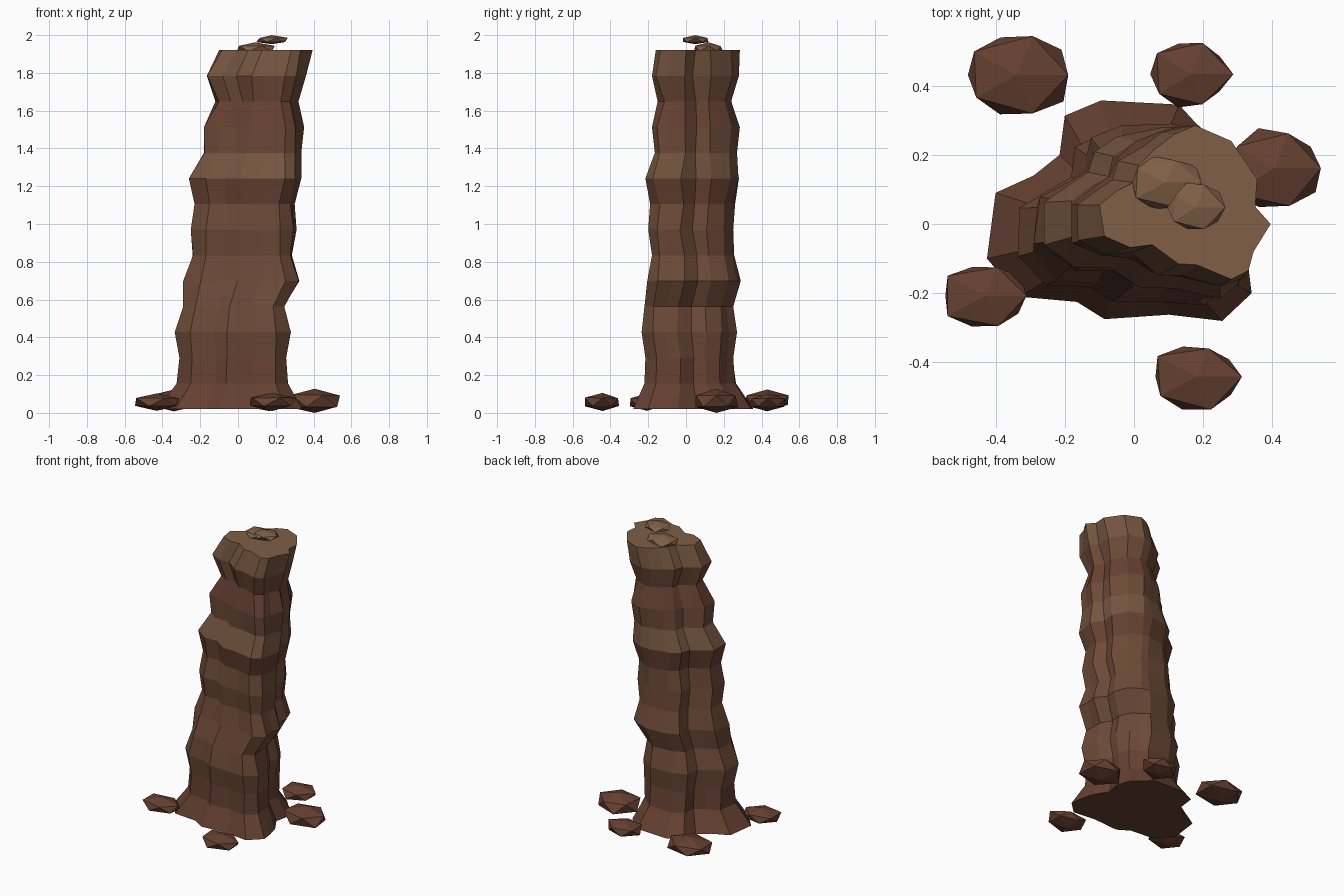
import bpy, bmesh, random
from mathutils import Vector

if "Cube" in bpy.data.objects:
    bpy.data.objects.remove(bpy.data.objects["Cube"])

random.seed(4)


def material(name, rgb):
    m = bpy.data.materials.new(name)
    m.diffuse_color = (*rgb, 1)
    m.use_nodes = True
    m.node_tree.nodes["Principled BSDF"].inputs["Base Color"].default_value = m.diffuse_color
    return m


RED = material("red_rock", (0.132, 0.052, 0.031))
MID = material("brown_rock", (0.152, 0.068, 0.038))
TAN = material("tan_rock", (0.175, 0.090, 0.049))
CAP = material("summit_rock", (0.215, 0.115, 0.062))


def add_object(name, bm, mats):
    bmesh.ops.recalc_face_normals(bm, faces=bm.faces)
    me = bpy.data.meshes.new(name)
    bm.to_mesh(me)
    bm.free()
    for m in mats:
        me.materials.append(m)
    ob = bpy.data.objects.new(name, me)
    bpy.context.collection.objects.link(ob)
    return ob


def fit(values, lo, hi):
    a, b = min(values), max(values)
    return [lo + (v - a) * (hi - lo) / (b - a) for v in values]


# Plan outlines of the foot and the summit, matched point for point
BASE = [(.31, -.04), (.25, .06), (.27, .15), (.24, .24), (.18, .29), (.13, .345),
        (-.095, .357), (-.20, .313), (-.215, .20), (-.29, .14), (-.40, .09),
        (-.425, -.10), (-.33, -.21), (-.165, -.225), (-.085, -.275), (.10, -.262),
        (.255, -.28), (.34, -.20), (.33, -.12)]
TOP = [(.40, 0), (.355, .05), (.36, .13), (.285, .24), (.18, .285), (.12, .26),
       (.06, .215), (.015, .17), (0, .12), (-.05, .095), (-.10, .055),
       (-.085, -.035), (-.01, -.068), (.055, -.06), (.13, -.115), (.185, -.118),
       (.285, -.16), (.335, -.135), (.35, -.08)]

# Strata extents from foot to summit: x min, x max, y min, y max
RINGS = [(-.425, .34, -.28, .357), (-.325, .265, -.22, .265), (-.31, .255, -.215, .25),
         (-.335, .28, -.235, .27), (-.29, .245, -.22, .25), (-.29, .325, -.205, .29),
         (-.24, .285, -.18, .255), (-.25, .31, -.20, .25), (-.23, .30, -.19, .26),
         (-.26, .335, -.215, .28), (-.18, .335, -.165, .27), (-.18, .35, -.18, .285),
         (-.12, .32, -.15, .24), (-.165, .36, -.18, .28), (-.10, .395, -.16, .285)]
BANDS = [0, 0, 1, 1, 1, 1, 1, 1, 0, 2, 1, 0, 1, 2]   # colour of each layer

# Rock column
bm = bmesh.new()
rows = []
last = len(RINGS) - 1
for i, (x0, x1, y0, y1) in enumerate(RINGS):
    t = i / last
    wob = 0.008 if 0 < i < last else 0
    pts = [Vector(a).lerp(Vector(b), t) + Vector((random.uniform(-wob, wob),
           random.uniform(-wob, wob))) for a, b in zip(BASE, TOP)]
    xs = fit([p.x for p in pts], x0, x1)
    ys = fit([p.y for p in pts], y0, y1)
    z = 0.02 + 1.9 * t
    rows.append([bm.verts.new((x, y, z)) for x, y in zip(xs, ys)])
n = len(BASE)
for i in range(last):
    for j in range(n):
        k = (j + 1) % n
        f = bm.faces.new((rows[i][j], rows[i][k], rows[i + 1][k], rows[i + 1][j]))
        f.material_index = BANDS[i]
bm.faces.new(rows[0][::-1])
bm.faces.new(rows[-1]).material_index = 3
add_object("rock_column", bm, [RED, MID, TAN, CAP])


# Loose faceted stones: fitted to centre and half sizes
def stone(name, centre, half, mat):
    bm = bmesh.new()
    bmesh.ops.create_icosphere(bm, subdivisions=1, radius=1)
    for v in bm.verts:
        v.co *= random.uniform(0.88, 1.08)
    for axis in range(3):
        c, h = centre[axis], half[axis]
        for v, val in zip(bm.verts, fit([v.co[axis] for v in bm.verts], c - h, c + h)):
            v.co[axis] = val
    add_object(name, bm, [mat])


STONES = [((-.335, .43, .066), (.145, .113, .058)), ((.167, .43, .056), (.12, .093, .046)),
          ((.40, .163, .064), (.14, .114, .064)), ((-.428, -.21, .057), (.117, .086, .046)),
          ((.187, -.445, .058), (.125, .091, .048))]
for i, (c, h) in enumerate(STONES):
    stone(f"ground_stone_{i + 1}", c, h, RED)

# Pebbles stacked on the summit
stone("summit_pebble_1", (.095, .12, 1.932), (.10, .076, .03), CAP)
stone("summit_pebble_2", (.18, .052, 1.976), (.084, .067, .024), CAP)
